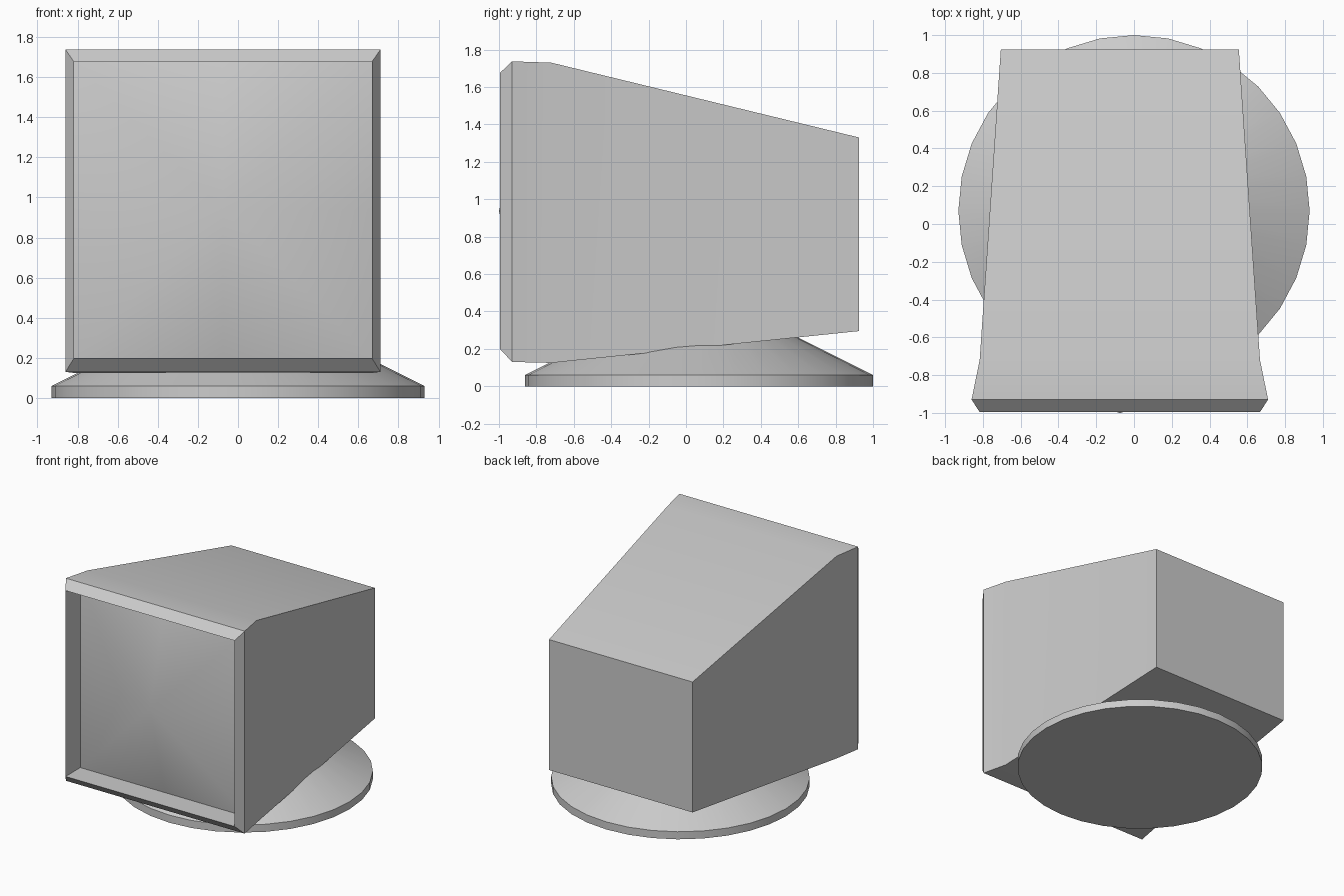
import bpy, bmesh, math

if "Cube" in bpy.data.objects:
    bpy.data.objects.remove(bpy.data.objects["Cube"])

CX = -0.075  # the monitor sits slightly off the stand's axis


def finish(bm, name, angle):
    bmesh.ops.recalc_face_normals(bm, faces=bm.faces)
    mesh = bpy.data.meshes.new(name)
    bm.to_mesh(mesh)
    bm.free()
    obj = bpy.data.objects.new(name, mesh)
    bpy.context.collection.objects.link(obj)
    bpy.ops.object.select_all(action='DESELECT')
    obj.select_set(True)
    bpy.context.view_layer.objects.active = obj
    bpy.ops.object.shade_smooth_by_angle(angle=math.radians(angle))
    return obj


def loft(bm, rings):
    for a, b in zip(rings, rings[1:]):
        n = len(a)
        for i in range(n):
            j = (i + 1) % n
            bm.faces.new((a[i], a[j], b[j], b[i]))


def rectangle(bm, y, half, low, high):
    return [bm.verts.new((CX + sx * half, y, z))
            for sx, z in ((-1, low), (1, low), (1, high), (-1, high))]


# Monitor housing: back wall, tapered body, chamfered bezel, recess wall
bm = bmesh.new()
sections = [(0.925, 0.63, 0.295, 1.33),
            (-0.72, 0.742, 0.125, 1.73),
            (-0.93, 0.785, 0.13, 1.737),
            (-0.995, 0.742, 0.2, 1.675),
            (-0.81, 0.742, 0.2, 1.675)]
rings = [rectangle(bm, *s) for s in sections]
bm.faces.new(rings[0])
loft(bm, rings)
finish(bm, "monitor_housing", 25)

# Bulging screen: fan from a raised centre to the recessed border
bm = bmesh.new()
zm, hz, hx = 0.9375, 0.7375, 0.742
centre = bm.verts.new((CX, -1.0, zm))
border = [bm.verts.new((CX + u * hx, -0.81, zm + v * hz))
          for u, v in ((-1, -1), (0, -1), (1, -1), (1, 0),
                       (1, 1), (0, 1), (-1, 1), (-1, 0))]
for i in range(8):
    bm.faces.new((border[i], border[(i + 1) % 8], centre))
screen = finish(bm, "screen", 40)
if screen.data.polygons[0].normal.y > 0:
    screen.data.flip_normals()

# Round swivel stand
bm = bmesh.new()
rings = [[bm.verts.new((r * math.cos(math.tau * i / 32),
                        0.07 + r * math.sin(math.tau * i / 32), z))
          for i in range(32)]
         for r, z in ((0.93, 0), (0.93, 0.06), (0.5, 0.275))]
bm.faces.new(rings[0])
loft(bm, rings)
bm.faces.new(rings[-1])
finish(bm, "swivel_stand", 20)
